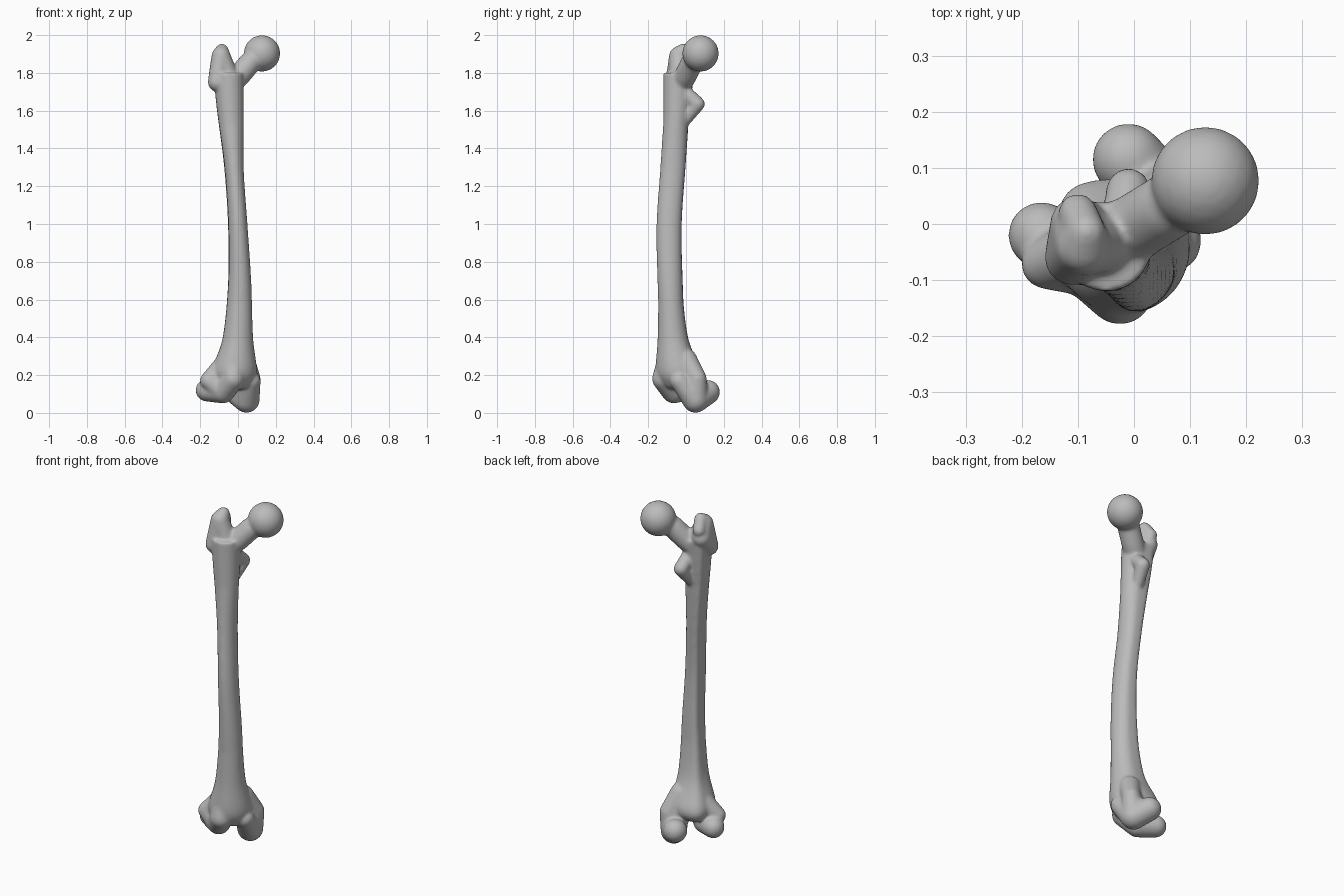
import bpy, bmesh, math
from mathutils import Vector

old = bpy.data.objects.get("Cube")
if old:
    bpy.data.objects.remove(old, do_unlink=True)

bm = bmesh.new()


def hull(*balls):
    """Add a convex skin around balls given as (x, y, z, radius)."""
    ball_mesh = bmesh.new()
    for x, y, z, radius in balls:
        ball = bmesh.ops.create_icosphere(ball_mesh, subdivisions=3, radius=radius)
        bmesh.ops.translate(ball_mesh, verts=ball["verts"], vec=(x, y, z))
    points = [vert.co.copy() for vert in ball_mesh.verts]
    ball_mesh.clear()
    verts = [ball_mesh.verts.new(point) for point in points]
    bmesh.ops.convex_hull(ball_mesh, input=verts)
    inner = [vert for vert in ball_mesh.verts if not vert.link_faces]
    bmesh.ops.delete(ball_mesh, geom=inner, context="VERTS")
    bmesh.ops.recalc_face_normals(ball_mesh, faces=ball_mesh.faces)
    part = bpy.data.meshes.new("part")
    ball_mesh.to_mesh(part)
    ball_mesh.free()
    bm.from_mesh(part)
    bpy.data.meshes.remove(part)


def chain(*balls):
    """Add a rounded limb that runs from ball to ball."""
    for start, end in zip(balls, balls[1:]):
        hull(start, end)


def spline(keys, steps):
    """Sample a smooth curve through the keys."""
    keys = [Vector(key) for key in keys]
    padded = [keys[0], *keys, keys[-1]]
    for before, start, end, after in zip(padded, padded[1:], padded[2:], padded[3:]):
        leave, arrive = (end - before) / 2, (after - start) / 2
        for step in range(steps):
            t = step / steps
            ease = t * t * (3 - 2 * t)
            yield (start.lerp(end, ease) + leave * t * (1 - t) ** 2
                   - arrive * t * t * (1 - t))
    yield keys[-1]


def shaft(keys, sides, min_depth, ridge_height):
    """Loft an oval tube through (x, y, z, width), with a ridge along the back."""
    ridge_angle = math.radians(135)
    rings = []
    for x, y, z, width in spline(keys, steps=8):
        depth = max(width, min_depth)
        ring = []
        for side in range(sides):
            angle = math.tau * side / sides
            ridge = ridge_height * max(0, math.cos(angle - ridge_angle)) ** 12
            ring.append(bm.verts.new((x + (width + ridge) * math.cos(angle),
                                      y + (depth + ridge) * math.sin(angle), z)))
        rings.append(ring)
    for low, high in zip(rings, rings[1:]):
        for side in range(sides):
            after = (side + 1) % sides
            bm.faces.new((low[side], low[after], high[after], high[side]))
    bm.faces.new(reversed(rings[0]))
    bm.faces.new(rings[-1])


# Bowed shaft, flaring toward both ends
shaft([(-.02, -.04, .15, .09), (-.02, -.04, .22, .12), (0, -.07, .4, .08),
       (.01, -.085, .7, .06), (0, -.09, 1, .05), (-.02, -.07, 1.3, .05),
       (-.04, -.05, 1.6, .07), (-.05, -.04, 1.8, .08)],
      sides=40, min_depth=.066, ridge_height=.018)

# Ball head on its neck
head = (.127, .077, 1.903, .097)
neck_root = (-.04, -.03, 1.74, .06)
neck_middle = (.01, 0, 1.79, .06)
neck_end = (.06, .03, 1.85, .06)
hull(head, head)
chain(neck_root, neck_middle, neck_end, head[:3] + (.06,))

# Greater trochanter: outer body, front swelling and hooked tip
outer_base = (-.11, -.06, 1.75, .05)
outer_top = (-.09, -.04, 1.89, .05)
outer_back = (-.1, 0, 1.82, .05)
hull(outer_base, outer_top, outer_back)
hull(neck_root, outer_top)
chain(outer_top, (-.085, -.015, 1.92, .035), (-.1, .02, 1.87, .035))

# Lesser trochanter knob
knob = (-.01, .06, 1.635, .04)
chain((-.02, -.01, 1.7, .04), knob, (-.03, -.01, 1.54, .03))

# Outer condyle, curving from front to back, with its side swelling
outer_front = (-.025, -.12, .18, .06)
outer_bottom = (-.08, -.065, .115, .065)
outer_heel = (-.165, -.02, .12, .06)
outer_side = (-.155, -.07, .17, .047)
chain(outer_front, outer_bottom, outer_heel)
hull(outer_side, outer_bottom, (-.08, -.04, .24, .06))
hull(outer_front, (-.02, -.08, .32, .06))

# Inner condyle, set lower, with its side swelling
inner_front = (.07, -.035, .17, .05)
inner_bottom = (.045, .05, .07, .07)
inner_heel = (-.01, .115, .11, .065)
inner_side = (.07, .06, .18, .05)
chain(inner_front, inner_bottom, inner_heel)
hull(inner_side, inner_bottom, (.03, 0, .28, .06))

# Groove floor between the condyles
hull((.02, -.07, .17, .045), (-.03, -.03, .18, .06))

mesh = bpy.data.meshes.new("thigh_bone")
bm.to_mesh(mesh)
bm.free()
bone = bpy.data.objects.new("thigh_bone", mesh)
bpy.context.collection.objects.link(bone)

# Plain grey bone material
grey = bpy.data.materials.new("bone_grey")
grey.use_nodes = True
colour = (.5, .5, .5, 1)
grey.diffuse_color = colour
grey.node_tree.nodes["Principled BSDF"].inputs["Base Color"].default_value = colour
mesh.materials.append(grey)

# Fuse the parts into one skin and soften the joins
fuse = bone.modifiers.new("fuse", "REMESH")
fuse.mode = "VOXEL"
fuse.voxel_size = .007
fuse.use_smooth_shade = True
soften = bone.modifiers.new("soften", "SMOOTH")
soften.factor = .5
soften.iterations = 14
